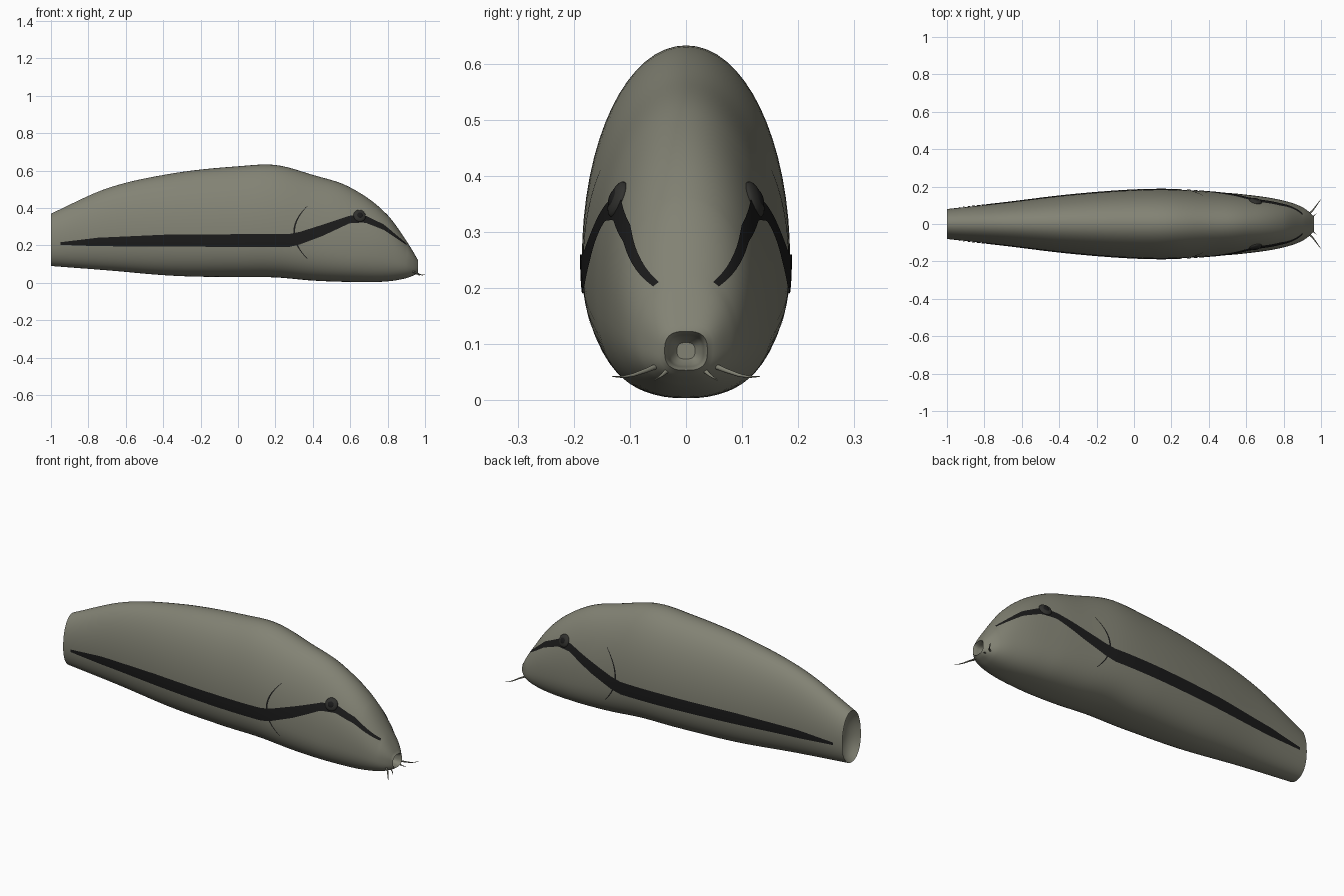
import bpy, bmesh, math
from mathutils import Vector

if "Cube" in bpy.data.objects:
    bpy.data.objects.remove(bpy.data.objects["Cube"])


def material(name, rgb):
    m = bpy.data.materials.new(name)
    m.diffuse_color = (*rgb, 1)
    m.use_nodes = True
    m.node_tree.nodes["Principled BSDF"].inputs["Base Color"].default_value = m.diffuse_color
    return m


OLIVE = material("olive grey skin", (0.225, 0.225, 0.175))
BLACK = material("stripe black", (0.011, 0.011, 0.011))
DARK = material("eye charcoal", (0.03, 0.03, 0.027))

# Body stations: x, belly z, back z, half width
BODY = [(-1, .09, .37, .08), (-.7, .067, .505, .113), (-.35, .038, .585, .155),
        (0, .03, .623, .182), (.2, .029, .63, .185), (.4, .012, .577, .173),
        (.6, .005, .51, .157), (.8, .008, .362, .125), (.9, .025, .225, .09),
        (.93, .036, .177, .07), (.95, .045, .143, .052), (.96, .052, .125, .04)]
# Section stations: x, height fraction of the widest point, upper and lower exponents
SHAPE = [(-1, .45, 2.1, 2.2), (0, .37, 2.05, 2.4), (.6, .34, 2, 2.5),
         (.9, .43, 2.1, 2.4), (.96, .5, 2.8, 2.8)]


def linear(table, x):
    for a, b in zip(table, table[1:]):
        if x <= b[0]:
            t = (x - a[0]) / (b[0] - a[0])
            return [p + (q - p) * t for p, q in zip(a, b)][1:]
    return list(table[-1][1:])


def smooth(table, x):
    """Cubic interpolation through unevenly spaced stations."""
    n = len(table)
    i = max(k for k in range(n - 1) if k == 0 or table[k][0] <= x)
    h = table[i + 1][0] - table[i][0]
    t = (x - table[i][0]) / h
    out = []
    for c in range(1, len(table[0])):
        def sec(k):
            k = min(max(k, 0), n - 2)
            return (table[k + 1][c] - table[k][c]) / (table[k + 1][0] - table[k][0])
        m0, m1 = (sec(i - 1) + sec(i)) / 2, (sec(i) + sec(i + 1)) / 2
        out.append((2*t**3 - 3*t*t + 1) * table[i][c] + (t**3 - 2*t*t + t) * h * m0
                   + (3*t*t - 2*t**3) * table[i + 1][c] + (t**3 - t*t) * h * m1)
    return out


def section(x):
    low, high, w = smooth(BODY, x)
    f, up, down = linear(SHAPE, x)
    return low, high, w, low + (high - low) * f, up, down


def flank(x, z):
    """Half width of the body at a given length and height."""
    low, high, w, mid, up, down = section(x)
    u, e = ((z - mid) / (high - mid), up) if z > mid else ((mid - z) / (mid - low), down)
    return w * max(0, 1 - min(u, 1) ** e) ** (1 / e)


def ring(x, n=64):
    low, high, w, mid, up, down = section(x)
    pts = []
    for k in range(n):
        a = 2 * math.pi * k / n
        c, s = math.cos(a), math.sin(a)
        e, h = (up, high - mid) if s > 0 else (down, mid - low)
        pts.append(Vector((x, math.copysign(abs(c) ** (2 / e), c) * w,
                           mid + math.copysign(abs(s) ** (2 / e), s) * h)))
    return pts


def finish(bm, name, mat, angle=50):
    me = bpy.data.meshes.new(name)
    bm.to_mesh(me)
    bm.free()
    ob = bpy.data.objects.new(name, me)
    bpy.context.collection.objects.link(ob)
    me.materials.append(mat)
    bpy.ops.object.select_all(action='DESELECT')
    ob.select_set(True)
    bpy.context.view_layer.objects.active = ob
    bpy.ops.object.shade_smooth_by_angle(angle=math.radians(angle))
    return ob


def shrunk(pts, factor, x):
    c = sum(pts, Vector()) / len(pts)
    return [Vector((x, c.y + (p.y - c.y) * factor, c.z + (p.z - c.z) * factor)) for p in pts]


# Body: lofted sections, with a cupped tail end and a hollow mouth
xs = [-1 + 1.8 * i / 60 for i in range(60)] + [.8 + .16 * i / 24 for i in range(25)]
rings = [ring(x) for x in xs]
tail, mouth = rings[0], rings[-1]
rings = ([shrunk(tail, f, x) for f, x in ((.3, -.945), (.6, -.955), (.85, -.975))] + rings
         + [shrunk(mouth, f, x) for f, x in
            ((.95, .963), (.87, .957), (.78, .94), (.68, .915), (.4, .9))])
bm = bmesh.new()
loops = [[bm.verts.new(p) for p in r] for r in rings]
for a, b in zip(loops, loops[1:]):
    for k in range(64):
        j = (k + 1) % 64
        bm.faces.new((a[k], a[j], b[j], b[k]))
bm.faces.new(loops[0])
bm.faces.new(loops[-1])
bmesh.ops.recalc_face_normals(bm, faces=bm.faces)
finish(bm, "fish_body", OLIVE)


def plate(name, rails, side, across=5, lift=.003):
    """Thin painted strip lying on the flank, between paired (x, z) edge points."""
    bm = bmesh.new()
    grid = []
    for (ax, az), (bx, bz) in rails:
        row = []
        for j in range(across + 1):
            t = j / across
            x, z = ax + (bx - ax) * t, az + (bz - az) * t
            row.append(bm.verts.new((x, side * (flank(x, z) + lift), z)))
        grid.append(row)
    for p, q in zip(grid, grid[1:]):
        for j in range(across):
            f = [p[j], q[j], q[j + 1], p[j + 1]]
            bm.faces.new(f if side < 0 else f[::-1])
    return finish(bm, name, BLACK)


# Side stripe edges: x, lower z, upper z
STRIPE = [(-.95, .203, .217), (-.75, .196, .241), (-.4, .194, .257), (0, .192, .26),
          (.27, .191, .26), (.33, .205, .272), (.45, .25, .31), (.6, .32, .36),
          (.68, .322, .36), (.78, .283, .312), (.9, .203, .211)]
stripe = []
for i in range(121):
    x = -.95 + 1.85 * i / 120
    low, high = linear(STRIPE, x)
    stripe.append(((x, low), (x, high)))

# Gill line: a shallow arc behind the head
gill = []
for i in range(33):
    t = -1 + i / 16
    x, w = .3 + .07 * t * t, .0045 * (1 - .6 * t * t)
    z = .27 + .14 * t
    gill.append(((x + w, z), (x - w, z)))


def ball(name, mat, centre, normal, radius, depth):
    bm = bmesh.new()
    bmesh.ops.create_uvsphere(bm, u_segments=24, v_segments=12, radius=radius)
    ob = finish(bm, name, mat)
    ob.scale = (1, 1, depth)
    ob.rotation_euler = normal.to_track_quat('Z', 'Y').to_euler()
    ob.location = centre


def barbel(name, pts, thick):
    cu = bpy.data.curves.new(name, 'CURVE')
    cu.dimensions = '3D'
    cu.bevel_depth = thick
    cu.bevel_resolution = 2
    cu.use_fill_caps = True
    sp = cu.splines.new('POLY')
    sp.points.add(len(pts) - 1)
    for i, (p, q) in enumerate(zip(sp.points, pts)):
        p.co = (*q, 1)
        p.radius = 1 - .8 * i / (len(pts) - 1)
    ob = bpy.data.objects.new(name, cu)
    cu.materials.append(OLIVE)
    bpy.context.collection.objects.link(ob)


# Paired parts on both sides
for side, tag in ((-1, "right"), (1, "left")):
    plate("side_stripe_" + tag, stripe, side)
    plate("gill_line_" + tag, gill, side, across=1)
    x, z, d = .65, .358, .005
    dx = (flank(x + d, z) - flank(x - d, z)) / (2 * d)
    dz = (flank(x, z + d) - flank(x, z - d)) / (2 * d)
    n = Vector((-dx, side, -dz)).normalized()
    c = Vector((x, side * flank(x, z), z))
    ball("eye_" + tag, DARK, c, n, .034, .4)
    ball("pupil_" + tag, BLACK, c + n * .008, n, .018, .45)
    barbel("long_barbel_" + tag, [(.935, side * .055, .06), (.955, side * .072, .053),
                                  (.972, side * .095, .045), (.985, side * .113, .042),
                                  (.999, side * .131, .043)], .005)
    barbel("short_barbel_" + tag, [(.948, side * .035, .052), (.963, side * .044, .044),
                                   (.975, side * .056, .036)], .004)
